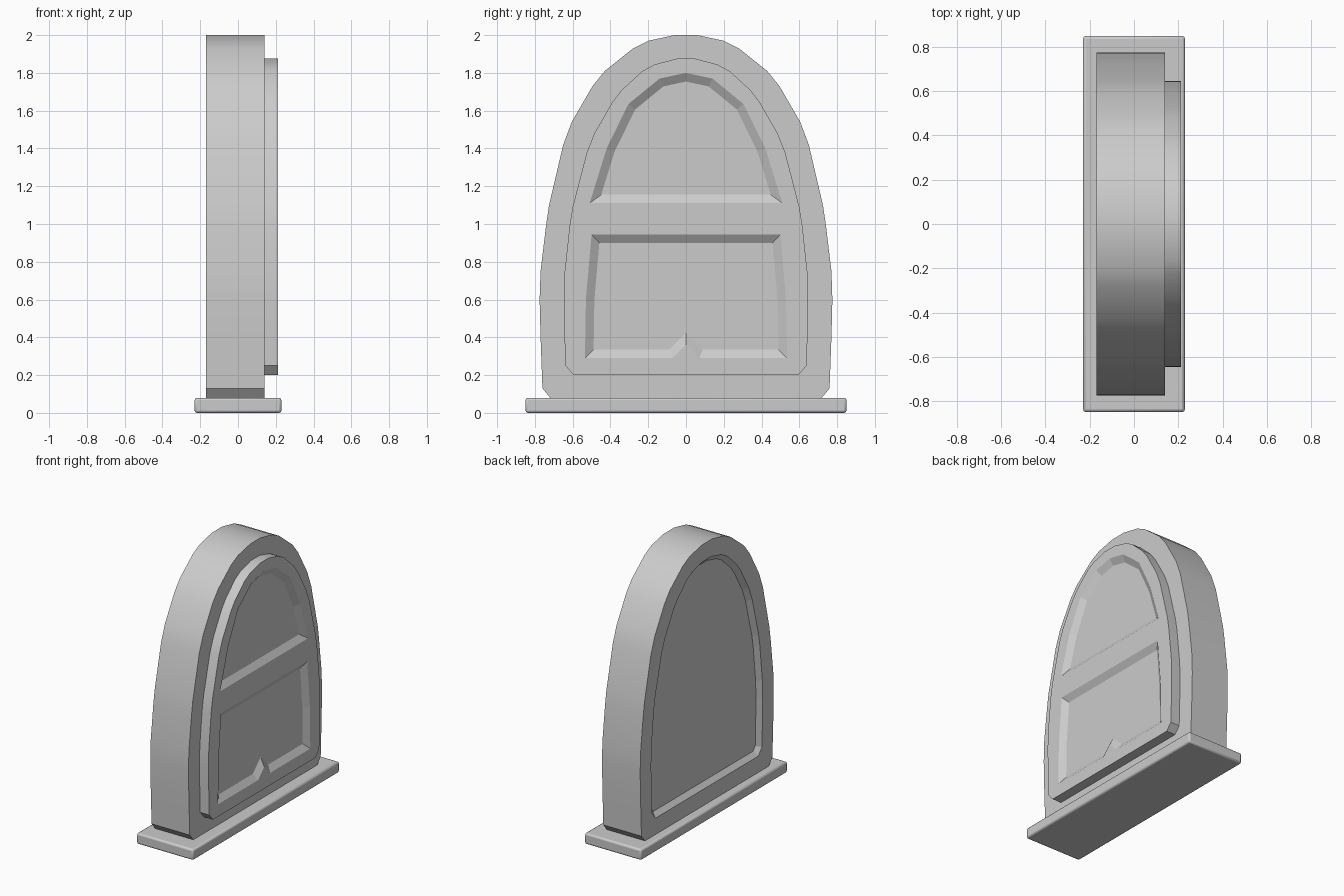
import bpy, bmesh, math
from mathutils import Vector

if "Cube" in bpy.data.objects:
    bpy.data.objects.remove(bpy.data.objects["Cube"])


def mirrored(half):
    """Full counter-clockwise (y, z) outline from its right half, listed bottom to top."""
    left = [(-y, z) for y, z in reversed(half) if y > 0]
    return [Vector(p) for p in half + left]


def offset(pts, d):
    """Mitred offset of a counter-clockwise outline; positive grows it."""
    out = []
    for i, p in enumerate(pts):
        a = (p - pts[i - 1]).normalized()
        b = (pts[(i + 1) % len(pts)] - p).normalized()
        na, nb = Vector((a.y, -a.x)), Vector((b.y, -b.x))
        out.append(p + (na + nb) * d / (1 + na.dot(nb)))
    return out


def loft(name, sections):
    """Solid joining (x, outline) sections."""
    bm = bmesh.new()
    rings = [[bm.verts.new((x, p.x, p.y)) for p in pts] for x, pts in sections]
    n = len(rings[0])
    for r, s in zip(rings, rings[1:]):
        for i in range(n):
            j = (i + 1) % n
            bm.faces.new((r[i], r[j], s[j], s[i]))
    bm.faces.new(rings[0])
    bm.faces.new(rings[-1])
    bmesh.ops.recalc_face_normals(bm, faces=bm.faces)
    mesh = bpy.data.meshes.new(name)
    bm.to_mesh(mesh)
    bm.free()
    ob = bpy.data.objects.new(name, mesh)
    bpy.context.collection.objects.link(ob)
    return ob


def recess(target, name, outline, face_x, side, depth=0.03, width=0.045):
    """Cut a sloped-edge recess whose rim is the outline, into the face at face_x."""
    cutter = loft(name, [(face_x + side * depth, offset(outline, width)),
                         (face_x - side * depth, offset(outline, -width))])
    cutter.hide_render = True
    cutter.hide_viewport = True
    mod = target.modifiers.new(name, 'BOOLEAN')
    mod.operation = 'DIFFERENCE'
    mod.solver = 'EXACT'
    mod.object = cutter


def smooth(ob):
    bpy.ops.object.select_all(action='DESELECT')
    ob.select_set(True)
    bpy.context.view_layer.objects.active = ob
    bpy.ops.object.shade_smooth_by_angle(angle=math.radians(32))


# base slab
bpy.ops.mesh.primitive_cube_add(size=1, location=(0, 0, 0.04))
base = bpy.context.object
base.name = "base_slab"
base.scale = (0.46, 1.70, 0.08)
bpy.ops.object.transform_apply(location=False, rotation=False, scale=True)
bev = base.modifiers.new("rounded_edges", 'BEVEL')
bev.width, bev.segments = 0.013, 2

# arched body
body_outline = mirrored([
    (0.715, 0.075), (0.76, 0.13), (0.77, 0.40), (0.775, 0.60), (0.77, 0.75),
    (0.74, 1.00), (0.725, 1.10), (0.65, 1.42), (0.605, 1.54), (0.495, 1.73),
    (0.43, 1.81), (0.28, 1.93), (0.20, 1.97), (0.06, 2.0)])
body = loft("arched_body", [(-0.17, body_outline), (0.14, body_outline)])

# raised door panel
panel_outline = mirrored([
    (0.595, 0.20), (0.638, 0.25), (0.643, 0.40), (0.647, 0.60), (0.643, 0.74),
    (0.615, 1.00), (0.60, 1.09), (0.525, 1.38), (0.485, 1.48), (0.39, 1.645),
    (0.34, 1.71), (0.23, 1.81), (0.165, 1.845), (0.05, 1.875)])
panel = loft("raised_panel", [(0.12, panel_outline), (0.213, panel_outline)])

# recesses: arched and lower ones on the panel, one large on the back
upper = mirrored([(0.51, 1.11), (0.42, 1.40), (0.305, 1.635), (0.14, 1.77), (0.0, 1.80)])
lower = mirrored([(0.0, 0.36), (0.07, 0.29), (0.535, 0.29), (0.53, 0.60), (0.50, 0.945)])
recess(panel, "upper_recess_cutter", upper, 0.213, 1)
recess(panel, "lower_recess_cutter", lower, 0.213, 1)
recess(body, "back_recess_cutter", panel_outline, -0.17, -1, 0.03, 0.035)

for ob in (base, body, panel):
    smooth(ob)
